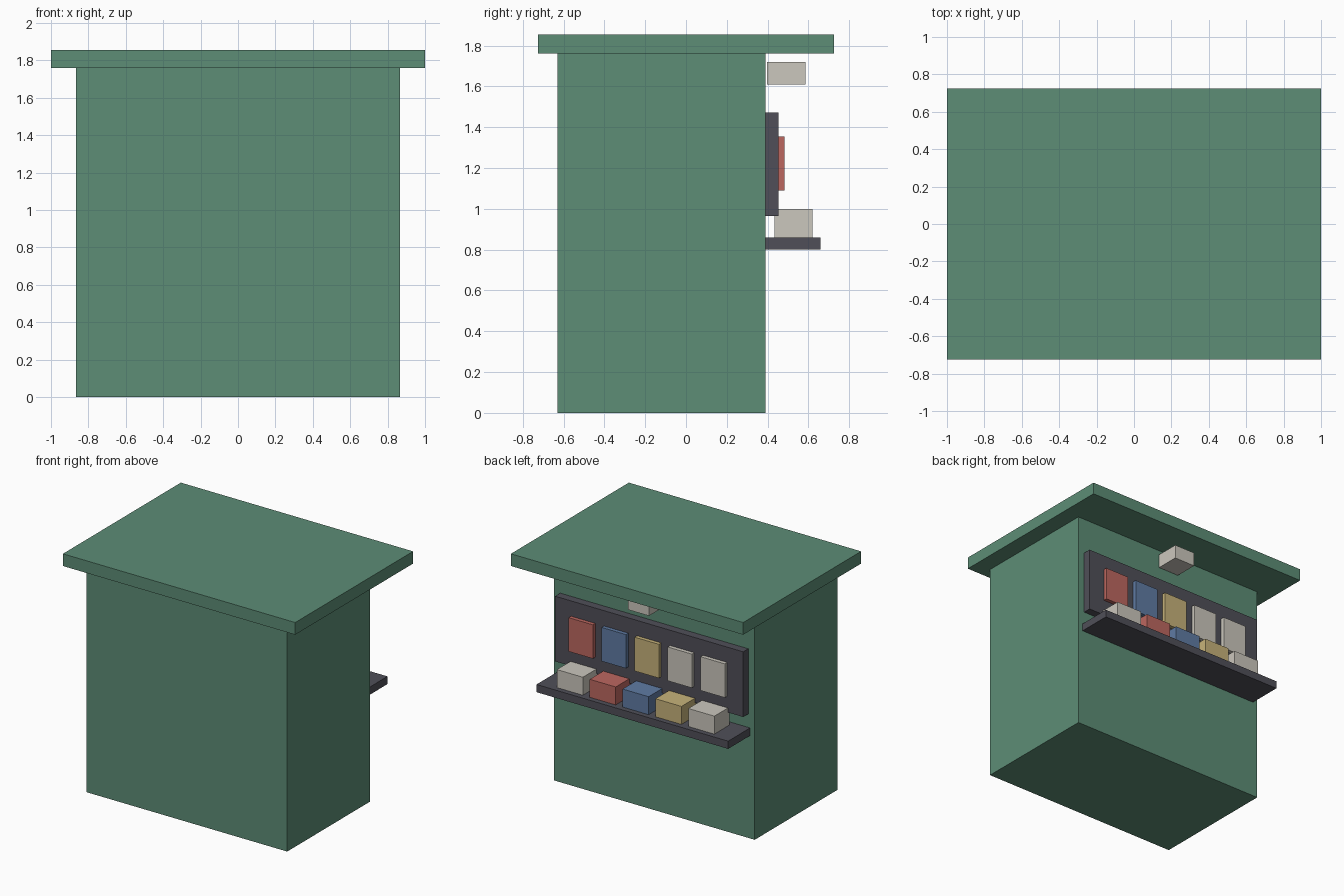
import bpy
import bmesh
from mathutils import Matrix, Vector

cube = bpy.data.objects.get("Cube")
if cube:
    bpy.data.objects.remove(cube, do_unlink=True)


def material(name, colour):
    mat = bpy.data.materials.new(name)
    mat.use_nodes = True
    mat.diffuse_color = (*colour, 1)
    mat.node_tree.nodes["Principled BSDF"].inputs["Base Color"].default_value = (*colour, 1)
    return mat


green = material("kiosk green", (0.109, 0.266, 0.181))
dark = material("dark grey", (0.080, 0.078, 0.098))
cream = material("warm white", (0.597, 0.571, 0.508))
red = material("soft red", (0.503, 0.136, 0.117))
blue = material("soft blue", (0.115, 0.198, 0.370))
yellow = material("straw yellow", (0.565, 0.448, 0.195))


def box(name, mat, x, y, z):
    """Box filling the given (min, max) ranges."""
    ranges = (x, y, z)
    centre = Vector([(a + b) / 2 for a, b in ranges])
    size = Vector([b - a for a, b in ranges])
    bm = bmesh.new()
    bmesh.ops.create_cube(bm, size=1, matrix=Matrix.Diagonal((*size, 1)))
    mesh = bpy.data.meshes.new(name)
    bm.to_mesh(mesh)
    bm.free()
    mesh.materials.append(mat)
    obj = bpy.data.objects.new(name, mesh)
    obj.location = centre
    bpy.context.collection.objects.link(obj)
    return obj


def row(name, mats, spacing, width, y, z):
    """Evenly spaced boxes, from the model's left to its right."""
    for i, mat in enumerate(mats):
        x = spacing * ((len(mats) - 1) / 2 - i)
        box(f"{name}_{i + 1}", mat, (x - width / 2, x + width / 2), y, z)


# Booth and overhanging roof
box("booth_body", green, (-0.865, 0.865), (-0.63, 0.39), (0, 1.76))
box("roof_slab", green, (-1, 1), (-0.725, 0.725), (1.76, 1.855))

# Counter and display board on the serving side
box("counter", dark, (-0.825, 0.825), (0.39, 0.66), (0.80, 0.86))
box("display_board", dark, (-0.81, 0.81), (0.39, 0.453), (0.965, 1.472))

# Goods on the board and the counter
row("magazine", (red, blue, yellow, cream, cream), 0.284, 0.208, (0.453, 0.483), (1.09, 1.353))
row("goods_box", (cream, red, blue, yellow, cream), 0.283, 0.224, (0.433, 0.62), (0.86, 1.0))

# Lamp under the eaves
box("lamp", cream, (-0.091, 0.091), (0.398, 0.585), (1.61, 1.72))
